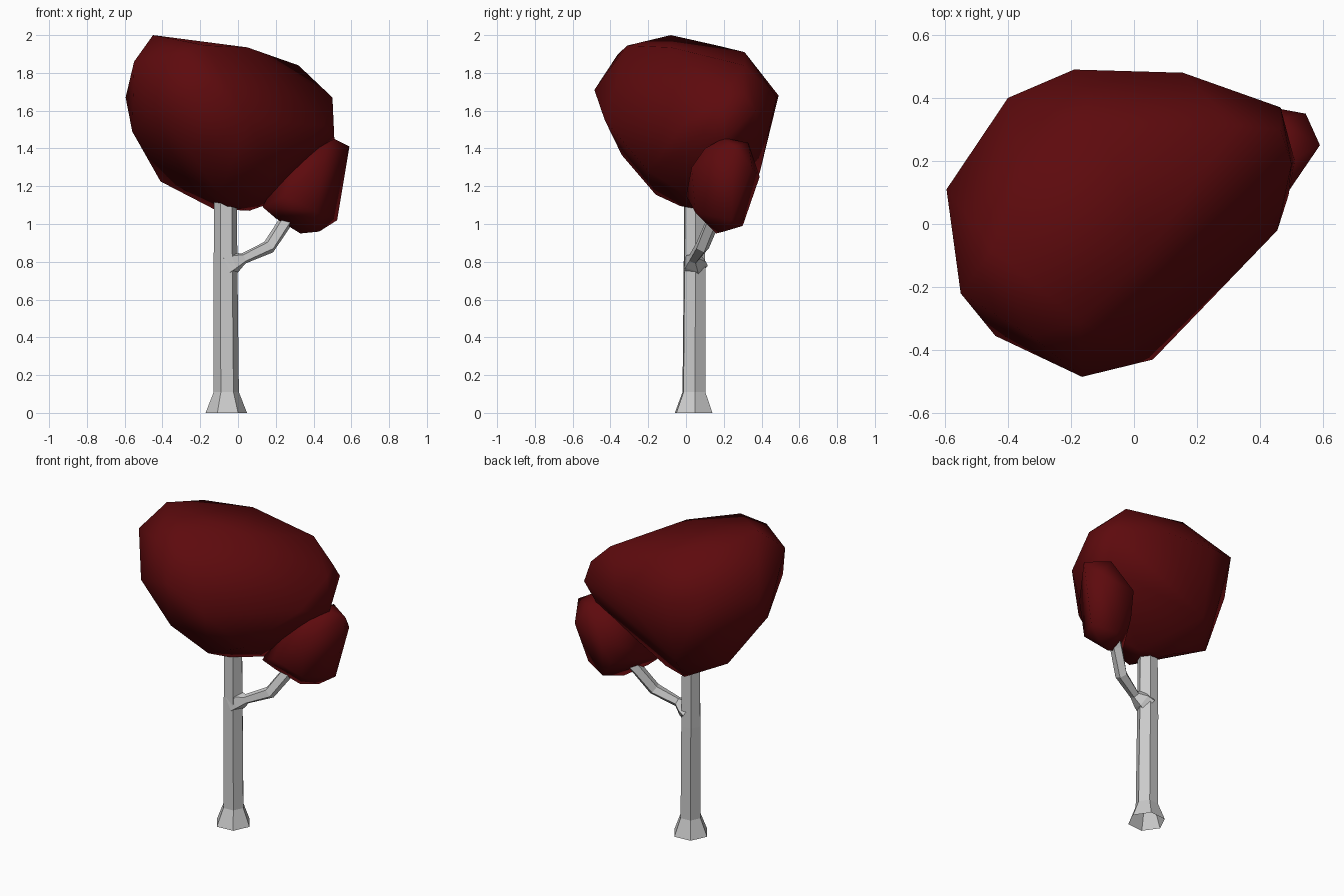
import bpy, bmesh, math
from mathutils import Vector


def finish(name, bm, mat=None, smooth=False):
    bmesh.ops.recalc_face_normals(bm, faces=bm.faces)
    for f in bm.faces:
        f.smooth = smooth
    me = bpy.data.meshes.new(name)
    bm.to_mesh(me)
    bm.free()
    ob = bpy.data.objects.new(name, me)
    bpy.context.collection.objects.link(ob)
    if mat:
        me.materials.append(mat)
    return ob


def tube(name, path, sides, phase, upright=False):
    """Faceted open-ended limb through (x, y, z, radius) stations."""
    bm = bmesh.new()
    pts = [Vector(p[:3]) for p in path]
    rings = []
    for i, p in enumerate(pts):
        d = (pts[min(i + 1, len(pts) - 1)] - pts[max(i - 1, 0)]).normalized()
        if upright:
            d = Vector((0, 0, 1))
        u = Vector((0, 1, 0))
        u = (u - d * u.dot(d)).normalized()
        v = u.cross(d)
        ring = []
        for k in range(sides):
            a = phase + k * math.tau / sides
            ring.append(bm.verts.new(p + path[i][3] * (v * math.cos(a) + u * math.sin(a))))
        rings.append(ring)
    for a, b in zip(rings, rings[1:]):
        for k in range(sides):
            n = (k + 1) % sides
            bm.faces.new((a[k], a[n], b[n], b[k]))
    return finish(name, bm)


def blob(name, corners, mat):
    """Foliage mass: hull round a few corner points."""
    bm = bmesh.new()
    for c in corners:
        bm.verts.new(c)
    r = bmesh.ops.convex_hull(bm, input=bm.verts)
    loose = {g for g in r["geom_interior"] + r["geom_unused"] if isinstance(g, bmesh.types.BMVert)}
    bmesh.ops.delete(bm, geom=list(loose), context='VERTS')
    return finish(name, bm, mat, True)


leaf = bpy.data.materials.new("dark_red_leaves")
leaf.diffuse_color = (0.11, 0.003, 0.004, 1)

# trunk with flared foot, and its side branch with a swollen joint
tube("trunk", [(-0.062, 0.04, 0, 0.11), (-0.062, 0.042, 0.11, 0.067),
               (-0.066, 0.045, 0.7, 0.064), (-0.066, 0.045, 1.12, 0.06)], 6, 0.08, True)
tube("branch", [(-0.06, 0.045, 0.78, 0.07), (-0.02, 0.045, 0.80, 0.06),
                (0.03, 0.042, 0.818, 0.03), (0.165, 0.085, 0.88, 0.038),
                (0.25, 0.14, 1.01, 0.038), (0.29, 0.165, 1.06, 0.038)], 5, 0.3)

# main crown
blob("main_crown", [
    # top
    (-0.45, -0.08, 2.0), (-0.17, -0.31, 1.945), (-0.32, -0.36, 1.9), (0.05, -0.08, 1.935),
    (-0.36, 0.165, 1.945), (-0.11, 0.31, 1.91), (0.32, 0.31, 1.84),
    # girth
    (-0.55, -0.22, 1.86), (-0.4, 0.4, 1.74), (-0.595, 0.11, 1.67), (-0.44, -0.355, 1.61),
    (-0.165, -0.485, 1.71), (0.06, -0.43, 1.55), (-0.19, 0.49, 1.68), (0.155, 0.48, 1.67),
    (0.465, 0.37, 1.6), (0.5, 0.19, 1.67), (0.465, 0.3, 1.7), (0.51, 0.2, 1.45),
    (0.49, 0.09, 1.48), (0.455, -0.02, 1.52),
    # underside
    (-0.56, -0.03, 1.49), (-0.24, -0.34, 1.365), (-0.41, 0.16, 1.225), (-0.1, -0.16, 1.155),
    (-0.05, -0.03, 1.095), (-0.13, 0.2, 1.08), (0.06, 0.12, 1.07), (0.13, 0.1, 1.095),
    (-0.2, 0.39, 1.27), (0.44, 0.27, 1.42), (0.18, -0.2, 1.28)], leaf)

# small crown on the branch
blob("small_crown", [
    (0.59, 0.25, 1.41), (0.545, 0.35, 1.3), (0.5, 0.2, 1.455), (0.47, 0.1, 1.4),
    (0.525, 0.24, 1.02), (0.43, 0.2, 0.96), (0.33, 0.16, 0.95), (0.2, 0.1, 1.03),
    (0.13, 0.06, 1.09), (0.44, 0.03, 1.3), (0.42, 0.05, 1.06), (0.25, 0.0, 1.15),
    (0.38, 0.3, 0.99), (0.3, 0.33, 1.1), (0.33, 0.39, 1.25), (0.3, 0.15, 1.42),
    (0.45, 0.33, 1.43)], leaf)
